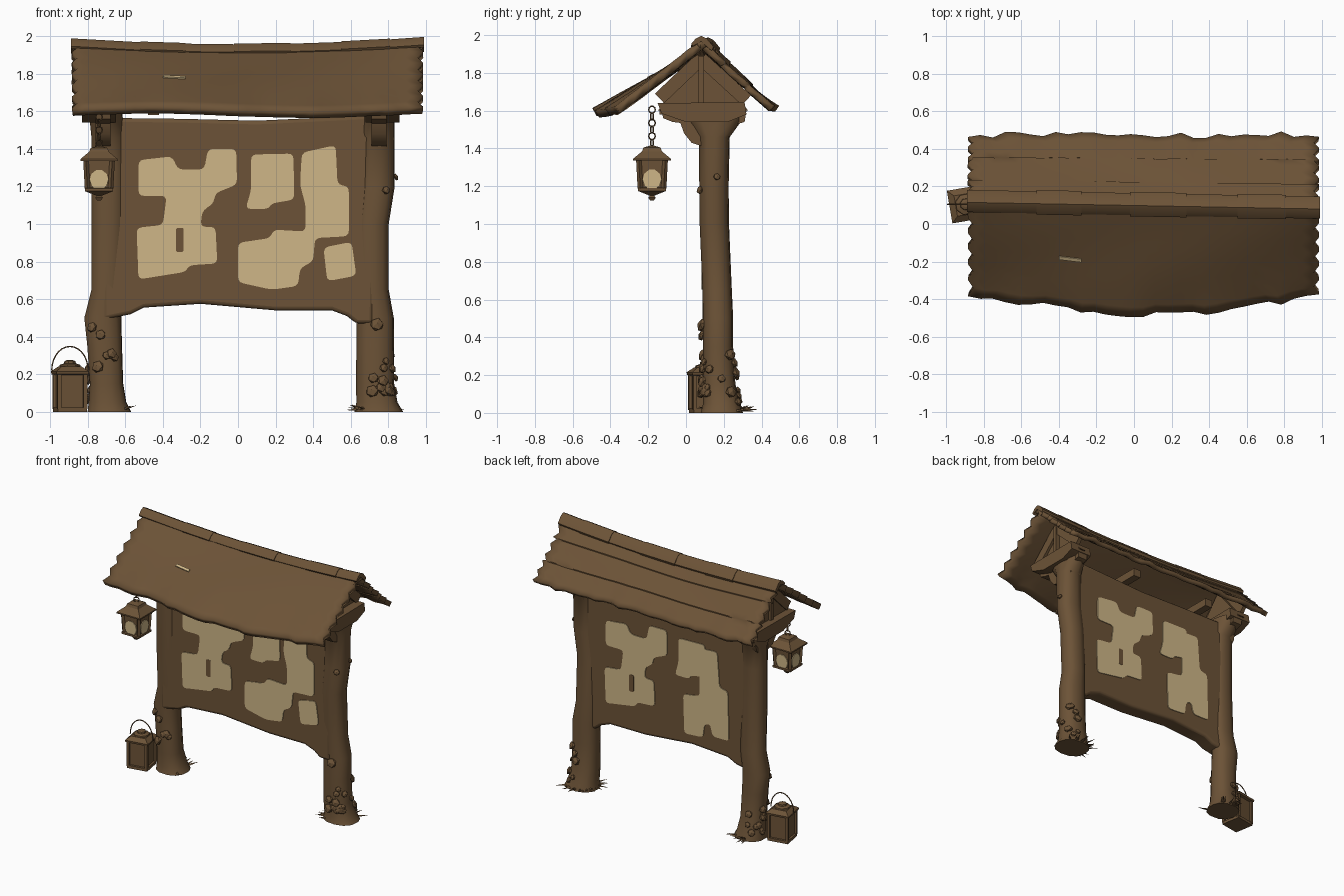
import bpy, bmesh, math, random
from mathutils import Vector, Matrix

if "Cube" in bpy.data.objects:
    bpy.data.objects.remove(bpy.data.objects["Cube"])

random.seed(4)
TAU = math.tau


def material(name, rgb):
    m = bpy.data.materials.new(name)
    m.diffuse_color = (*rgb, 1)
    m.use_nodes = True
    m.node_tree.nodes["Principled BSDF"].inputs["Base Color"].default_value = m.diffuse_color
    return m


WOOD = material("brown wood", (0.150, 0.086, 0.038))
PAPER = material("tan paper", (0.62, 0.47, 0.245))


def mesh(name, verts, faces, mat=WOOD, angle=40, closed=True):
    me = bpy.data.meshes.new(name)
    me.from_pydata([tuple(v) for v in verts], [], faces)
    if closed:
        bm = bmesh.new()
        bm.from_mesh(me)
        bmesh.ops.recalc_face_normals(bm, faces=bm.faces)
        bm.to_mesh(me)
        bm.free()
    me.materials.append(mat)
    me.shade_smooth()
    me.set_sharp_from_angle(angle=math.radians(angle))
    ob = bpy.data.objects.new(name, me)
    bpy.context.collection.objects.link(ob)
    return ob


def prism(name, pts, a, b, axis="y", mat=WOOD):
    put = (lambda p, t: (p[0], t, p[1])) if axis == "y" else (lambda p, t: (t, p[0], p[1]))
    n = len(pts)
    verts = [put(p, a) for p in pts] + [put(p, b) for p in pts]
    faces = [tuple(range(n)), tuple(range(2 * n - 1, n - 1, -1))]
    faces += [(i, (i + 1) % n, n + (i + 1) % n, n + i) for i in range(n)]
    return mesh(name, verts, faces, mat)


def loft(name, rings, n, turn=0.0, origin=(0, 0), angle=40, power=1.0):
    """Stack of rings (z, cx, cy, rx, ry); a power under 1 makes them squarer."""
    verts = []
    for z, cx, cy, rx, ry in rings:
        for k in range(n):
            c, s = math.cos(turn + TAU * k / n), math.sin(turn + TAU * k / n)
            c, s = math.copysign(abs(c) ** power, c), math.copysign(abs(s) ** power, s)
            verts.append((origin[0] + cx + rx * c, origin[1] + cy + ry * s, z))
    faces = [(r * n + k, r * n + (k + 1) % n, (r + 1) * n + (k + 1) % n, (r + 1) * n + k)
             for r in range(len(rings) - 1) for k in range(n)]
    faces += [tuple(range(n)), tuple(range(len(verts) - n, len(verts)))]
    return mesh(name, verts, faces, WOOD, angle)


def square_lathe(name, profile, x, y, turn=0.0, n=4):
    """Profile of (half width, z), turned with n flat sides."""
    k = 1 / math.cos(math.pi / n)
    return loft(name, [(z, 0, 0, r * k, r * k) for r, z in profile], n, math.pi / n + turn, (x, y), 20)


def beam(name, p, q, w, d):
    p, q = Vector(p), Vector(q)
    bpy.ops.mesh.primitive_cube_add(size=1)
    ob = bpy.context.object
    ob.name = name
    ob.data.materials.append(WOOD)
    rot = (q - p).to_track_quat("Z", "X").to_matrix().to_4x4()
    ob.matrix_world = Matrix.Translation((p + q) / 2) @ rot @ Matrix.Diagonal((w, d, (q - p).length, 1))
    return ob


def rounded(pts, r=.03):
    """Round every corner with a small fixed radius."""
    out = []
    for i, p in enumerate(pts):
        p, a, b = Vector(p), Vector(pts[i - 1]), Vector(pts[(i + 1) % len(pts)])
        s = p + (a - p).normalized() * min(r, (a - p).length * .45)
        e = p + (b - p).normalized() * min(r, (b - p).length * .45)
        out += [s * (1 - t) ** 2 + p * 2 * t * (1 - t) + e * t * t for t in (0, .33, .67, 1)]
    return [tuple(p) for p in out]


# Gnarled posts
LEFT = [(0, -.685, .19, .118, .112), (.05, -.695, .19, .102, .1), (.15, -.70, .175, .09, .087),
        (.35, -.71, .17, .094, .08), (.5, -.72, .17, .1, .08), (.65, -.69, .165, .092, .078),
        (1.0, -.69, .15, .092, .078), (1.3, -.69, .148, .092, .078), (1.46, -.69, .15, .092, .082),
        (1.54, -.7, .15, .09, .14), (1.6, -.7, .14, .085, .16)]
RIGHT = [(0, .75, .19, .13, .112), (.05, .74, .19, .11, .1), (.15, .73, .175, .102, .087),
         (.35, .73, .17, .1, .08), (.5, .73, .17, .1, .08), (.65, .715, .165, .088, .078),
         (1.0, .715, .15, .088, .078), (1.2, .74, .148, .095, .078), (1.46, .745, .15, .09, .082),
         (1.54, .75, .15, .085, .14), (1.6, .75, .14, .08, .16)]
loft("left_post", LEFT, 12, .2, power=.85)
loft("right_post", RIGHT, 12, .1, power=.85)

# Notice board, nearly flush with the posts
board = prism("notice_board", [(-.72, 1.565), (-.3, 1.56), (.1, 1.55), (.74, 1.58), (.72, .47), (.63, .47),
              (.58, .51), (.5, .54), (.2, .54), (-.2, .575), (-.5, .555), (-.57, .52), (-.72, .49)], .088, .215)
bev = board.modifiers.new("soft edge", "BEVEL")
bev.width, bev.segments = .02, 3

# Pinned papers on both faces
A = [(-.53, 1.34), (-.35, 1.36), (-.32, 1.29), (-.18, 1.29), (-.16, 1.40), (-.01, 1.40), (-.005, 1.21),
     (-.12, 1.165), (-.13, 1.11), (-.19, 1.07), (-.20, .985), (-.12, .985), (-.11, .79), (-.26, .78),
     (-.28, .745), (-.53, .705), (-.54, .98), (-.40, .995), (-.38, 1.15), (-.53, 1.15)]
B = [(.07, 1.37), (.295, 1.375), (.30, 1.13), (.18, 1.11), (.16, 1.08), (.04, 1.08), (.07, 1.18)]
C = [(.34, 1.38), (.52, 1.42), (.53, 1.21), (.59, 1.20), (.59, .935), (.41, .925), (.40, .80),
     (.33, .765), (.32, .67), (.18, .65), (0, .69), (0, .90), (.17, .925), (.19, .97),
     (.36, .96), (.36, 1.10), (.33, 1.21)]
D = [(.455, .875), (.605, .905), (.63, .725), (.475, .695)]
E = [(.27, 1.34), (.42, 1.35), (.44, 1.08), (.51, 1.07), (.52, .69), (.38, .69), (.36, .78),
     (.31, .76), (.30, .66), (.14, .65), (.13, .95), (.27, .97)]
HOLE = [(-.33, .98), (-.29, .98), (-.29, .85), (-.33, .85)]
for i, pts in enumerate((A, B, C, D)):
    prism(f"front_paper_{i}", rounded(pts), .082, .089, mat=PAPER)
for i, pts in enumerate((A, [(x + .02, z) for x, z in B], E)):
    prism(f"back_paper_{i}", rounded([(-x, z) for x, z in pts]), .214, .221, mat=PAPER)
prism("front_paper_gap", rounded(HOLE, .012), .08, .088)
prism("back_paper_gap", rounded([(-x, z) for x, z in HOLE], .012), .215, .223)


# Roof slopes: thick board sheets with ragged edges, the back one in overlapping courses
def ridge_y(x):
    return .115 - .035 * (x + .88) / 1.87


def ridge_z(x):
    return 1.945 + .04 * x * x


def slope(name, eave, lift, sag, back, thick):
    cols, rows = 28, [(k / 12, k / 4 % 1) for k in range(12)] + [(1, 1)]
    if lift:
        rows = rows[:4] + [(4 / 12, 1)] + rows[4:8] + [(8 / 12, 1)] + rows[8:]
    verts = []
    for i in range(cols + 1):
        u = i / cols
        rag = random.uniform(-.018, .018)
        for j, (v, f) in enumerate(rows):
            tooth = .03 * (j % 2)
            x = (-.885 + tooth) * (1 - u) + (.985 - tooth) * u
            ey, ez = eave(u)
            y = ridge_y(x) * (1 - v) + (ey + rag * v ** 4) * v
            z = (ridge_z(x) - .006) * (1 - v) + ez * v + lift * f
            z += math.sin(math.pi * v) * (sag + .005 * math.sin(9 * u + 4 * v))
            verts.append((x, y, z))
    m = len(rows)
    faces = [(i * m + j, i * m + j + 1, (i + 1) * m + j + 1, (i + 1) * m + j)
             for i in range(cols) for j in range(m - 1)]
    if back:
        faces = [f[::-1] for f in faces]
    ob = mesh(name, verts, faces, closed=False)
    sol = ob.modifiers.new("thickness", "SOLIDIFY")
    sol.thickness, sol.offset = thick, -1


def front_eave(u):
    return -.375 - .11 * math.sin(math.pi * u ** 1.1), 1.615 + .012 * math.sin(7 * u)


slope("front_roof", front_eave, 0, .004, False, .045)
slope("back_roof", lambda u: (.475, 1.618), .008, -.004, True, .036)

# Ridge cap planks with a rounded top
edges = [-.89, -.52, -.29, -.02, .27, .55, .80, .99]
for i in range(7):
    verts = []
    for x in (edges[i], edges[i + 1] + (.01 if i < 6 else 0)):
        y, z, w = ridge_y(x), ridge_z(x) + .012 + .004 * (i % 2) * (i < 6), .066 + .006 * (i % 2)
        verts += [(x, y - w + .014, z - .042), (x, y - .03, z - .016), (x, y, z), (x, y + .03, z - .014),
                  (x, y + w, z - .058), (x, y + w - .01, z - .08), (x, y, z - .03), (x, y - w + .022, z - .055)]
    mesh(f"ridge_cap_{i}", verts, [tuple(range(8)), tuple(range(15, 7, -1))] +
         [(k, (k + 1) % 8, 8 + (k + 1) % 8, 8 + k) for k in range(8)], angle=50)

# Pale chip lying on the front slope
chip = []
for h in (.007, .0):
    for x, v in ((-.40, .5), (-.28, .51), (-.28, .54), (-.40, .53)):
        ey, ez = front_eave((x + .87) / 1.84)
        chip.append((x, ridge_y(x) * (1 - v) + ey * v - h * .5, (ridge_z(x) - .006) * (1 - v) + ez * v + .001 + h))
mesh("roof_chip", chip, [(0, 1, 2, 3), (4, 5, 6, 7)] + [(k, (k + 1) % 4, 4 + (k + 1) % 4, 4 + k) for k in range(4)],
     PAPER)

# Gable trusses, ties and corbels at both ends
for side, cx, s, kx in (("left", -.74, -1, -.72), ("right", .77, 1, .75)):
    prism(f"{side}_gable_panel", [(-.15, 1.6), (.09, 1.89), (.33, 1.6)], cx - .03, cx + .02, "x")
    xo = cx + s * .025
    beam(f"{side}_king_post", (xo, .08, 1.62), (xo, .08, 1.89), .05, .03)
    beam(f"{side}_front_rafter", (xo, -.14, 1.665), (xo, .08, 1.875), .07, .03)
    beam(f"{side}_back_rafter", (xo, .32, 1.655), (xo, .08, 1.875), .07, .03)
    prism(f"{side}_tie_beam", [(-.15, 1.64), (.31, 1.645), (.32, 1.58), (.22, 1.54), (0, 1.54), (-.13, 1.585)],
          cx - .09, cx + .09, "x")
    prism(f"{side}_front_corbel", [(-.13, 1.6), (-.12, 1.56), (-.07, 1.54), (-.03, 1.535), (-.01, 1.48), (.03, 1.43),
          (.09, 1.41), (.12, 1.6)], kx - .04, kx + .04, "x")
    prism(f"{side}_back_corbel", [(.32, 1.6), (.31, 1.54), (.24, 1.52), (.225, 1.45), (.2, 1.42), (.2, 1.6)],
          kx - .04, kx + .04, "x")

# Cross ties under the roof
for i, x in enumerate((-.45, .23)):
    beam(f"cross_tie_{i}", (x, -.14, 1.61), (x, .31, 1.61), .06, .06)

# Hanging lantern
hx, hy = -.74, -.18
square_lathe("hanging_lantern_body", [(.062, 1.19), (.068, 1.35)], hx, hy)
square_lathe("hanging_lantern_base", [(.01, 1.125), (.02, 1.14), (.012, 1.15), (.05, 1.165), (.075, 1.175),
             (.075, 1.19), (.06, 1.195)], hx, hy)
square_lathe("hanging_lantern_roof", [(.07, 1.335), (.1, 1.335), (.1, 1.345), (.052, 1.385), (.045, 1.405),
             (.01, 1.415)], hx, hy)
for sx in (-1, 1):
    for sy in (-1, 1):
        beam("hanging_lantern_corner", (hx + sx * .062, hy + sy * .062, 1.19),
             (hx + sx * .07, hy + sy * .07, 1.34), .02, .02)
glow = [(.05 * math.cos(TAU * k / 10), 1.235 + .055 * math.sin(TAU * k / 10)) for k in range(10)]
for s in (-1, 1):
    prism("lantern_glow", [(hx + a, z) for a, z in glow], hy + s * .063, hy + s * .0715, "y", PAPER)
    prism("lantern_glow", [(hy + a, z) for a, z in glow], hx + s * .063, hx + s * .0715, "x", PAPER)
for i in range(6):
    bpy.ops.mesh.primitive_torus_add(major_segments=10, minor_segments=5, major_radius=.019, minor_radius=.004,
                                     location=(hx, hy, 1.43 + i * .035), rotation=(math.pi / 2, 0, .4 + i % 2 * math.pi / 2))
    bpy.context.object.name = f"chain_link_{i}"
    bpy.context.object.data.materials.append(WOOD)

# Standing lantern with a wire handle
gx, gy, turn = -.895, .105, .17
square_lathe("standing_lantern_body", [(.078, 0), (.078, .022), (.065, .024), (.065, .195), (.085, .2), (.088, .215),
             (.055, .24)], gx, gy, turn)
square_lathe("standing_lantern_cap", [(.055, .235), (.052, .25), (.03, .258), (.028, .27), (.015, .275)],
             gx, gy, turn, n=8)
for k in range(4):
    a = math.pi / 4 + turn + k * math.pi / 2
    x, y = gx + .1 * math.cos(a), gy + .1 * math.sin(a)
    beam("standing_lantern_corner", (x, y, .015), (x, y, .205), .02, .02).rotation_euler.z = turn
cu = bpy.data.curves.new("lantern_handle", "CURVE")
cu.dimensions, cu.bevel_depth, cu.bevel_resolution = "3D", .004, 1
sp = cu.splines.new("POLY")
sp.points.add(14)
for k, pt in enumerate(sp.points):
    a = math.pi * k / 14
    pt.co = (gx + .097 * math.cos(a), gy, .22 + .128 * math.sin(a), 1)
cu.materials.append(WOOD)
bpy.context.collection.objects.link(bpy.data.objects.new("lantern_handle", cu))


# Mushroom clusters and grass on the posts
def mushrooms(name, rings, spots):
    bm = bmesh.new()
    for deg, z, r in spots:
        lo = max(k for k in range(len(rings) - 1) if rings[k][0] <= z)
        a, b = rings[lo], rings[lo + 1]
        t = (z - a[0]) / (b[0] - a[0])
        cx, cy, rx, ry = (a[k] * (1 - t) + b[k] * t for k in range(1, 5))
        c, s = math.cos(math.radians(deg)), math.sin(math.radians(deg))
        out = Vector((c, s, .35)).to_track_quat("Z", "Y").to_matrix().to_4x4()
        m = Matrix.Translation((cx + (rx + .008) * c, cy + (ry + .008) * s, z)) @ out @ Matrix.Diagonal((1, 1, .6, 1))
        bmesh.ops.create_icosphere(bm, subdivisions=1, radius=r, matrix=m)
    me = bpy.data.meshes.new(name)
    bm.to_mesh(me)
    bm.free()
    me.materials.append(WOOD)
    bpy.context.collection.objects.link(bpy.data.objects.new(name, me))


def scatter(n, d0, d1, z0, z1):
    return [(random.uniform(d0, d1), random.uniform(z0, z1), random.uniform(.02, .034)) for _ in range(n)]


mushrooms("left_mushrooms", LEFT, [(-125, .45, .03), (-100, .41, .03), (-70, .31, .03), (-60, .29, .025),
          (-85, .3, .025), (-115, .24, .035)] + scatter(10, 80, 170, .06, .24))
mushrooms("right_mushrooms", RIGHT, [(-85, .465, .038), (-100, .11, .036), (-95, .18, .03), (10, 1.25, .02),
          (-60, 1.18, .024)] + scatter(12, -80, 10, .1, .27) + scatter(8, 30, 80, .05, .34))
for name, r, d0, d1, n in (("left_grass", LEFT, -60, 110, 12), ("right_grass", RIGHT, 30, 230, 24)):
    verts, faces = [], []
    for k in range(n):
        a = math.radians(random.uniform(d0, d1))
        p, w = Vector((math.cos(a), math.sin(a), 0)), Vector((-math.sin(a), math.cos(a), 0)) * .012
        c = Vector((r[0][1], r[0][2], .006))
        tip = c + p * random.uniform(.14, .2) + Vector((0, 0, random.uniform(0, .035)))
        base = c + p * .09
        verts += [base - w, base + w, base + Vector((0, 0, .015)), tip]
        i = 4 * k
        faces += [(i, i + 1, i + 3), (i + 1, i + 2, i + 3), (i + 2, i, i + 3), (i, i + 2, i + 1)]
    mesh(name, verts, faces)
